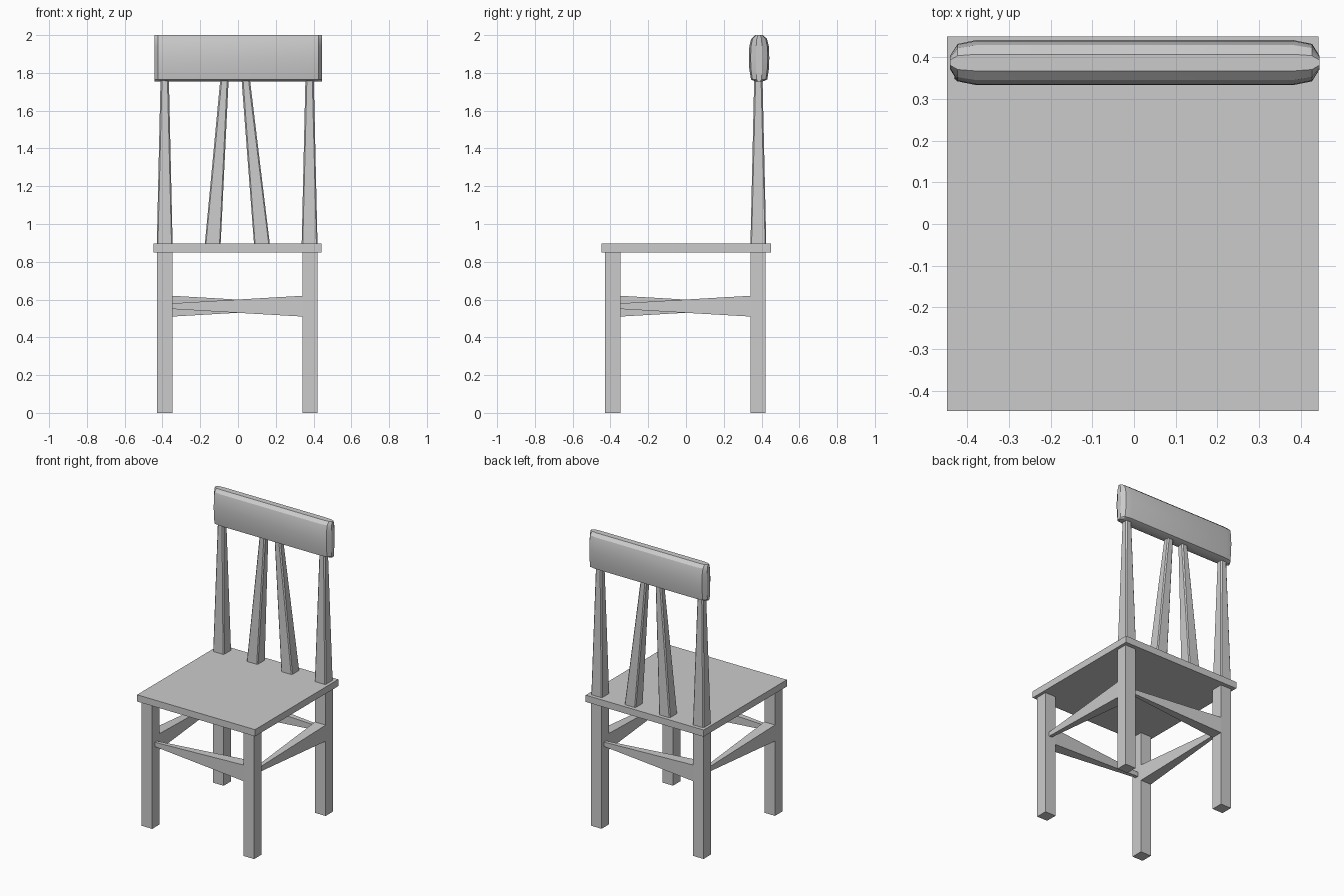
import bpy, bmesh, math
from mathutils import Vector, Matrix

if "Cube" in bpy.data.objects:
    bpy.data.objects.remove(bpy.data.objects["Cube"])


def loft(name, rings, smooth=False):
    """Skin a list of equal-length point rings and cap both ends."""
    bm = bmesh.new()
    loops = [[bm.verts.new(p) for p in ring] for ring in rings]
    n = len(loops[0])
    for a, b in zip(loops, loops[1:]):
        for i in range(n):
            j = (i + 1) % n
            bm.faces.new((a[i], a[j], b[j], b[i]))
    bm.faces.new(loops[0])
    bm.faces.new(loops[-1])
    bmesh.ops.recalc_face_normals(bm, faces=bm.faces)
    me = bpy.data.meshes.new(name)
    bm.to_mesh(me)
    bm.free()
    ob = bpy.data.objects.new(name, me)
    bpy.context.collection.objects.link(ob)
    if smooth:
        bpy.ops.object.select_all(action='DESELECT')
        bpy.context.view_layer.objects.active = ob
        ob.select_set(True)
        bpy.ops.object.shade_smooth_by_angle(angle=math.radians(25))
    return ob


def square(cx, cy, z, hx, hy):
    return [(cx + sx * hx, cy + sy * hy, z)
            for sx, sy in ((-1, -1), (1, -1), (1, 1), (-1, 1))]


def chamfered(cx, cy, z, h, c):
    k = h - c
    return [(cx + x, cy + y, z) for x, y in
            ((-k, -h), (k, -h), (h, -k), (h, k), (k, h), (-k, h), (-h, k), (-h, -k))]


CX, CY = -0.003, -0.003    # leg frame centre
R, H = 0.385, 0.04         # leg offset and half width

# Seat
loft("seat", [square(CX, 0.001, z, 0.445, 0.449) for z in (0.85, 0.896)])

# Legs
for side, sx in (("left", -1), ("right", 1)):
    for end, sy in (("front", -1), ("back", 1)):
        loft(f"{end}_{side}_leg",
             [square(CX + sx * R, CY + sy * R, z, H, H) for z in (0, 0.85)])

# Tapered stretchers, each turned a quarter from the last
for i, side in enumerate(("front", "right", "back", "left")):
    turn = Matrix.Translation((CX, CY, 0)) @ Matrix.Rotation(i * math.pi / 2, 4, 'Z')
    rings = []
    for x, hy, hz in ((-R + H, 0.011, 0.015), (R - H, H, 0.055)):
        rings.append([turn @ Vector((x, -R + a * hy, 0.565 + b * hz))
                      for a, b in ((-1, -1), (1, -1), (1, 1), (-1, 1))])
    loft(f"{side}_stretcher", rings)

# Back spindles: base x, top x
BY = 0.383
for name, x0, x1 in (("left_outer", -0.388, -0.388), ("left_inner", -0.134, -0.071),
                     ("right_inner", 0.127, 0.040), ("right_outer", 0.379, 0.379)):
    loft(f"{name}_spindle", [chamfered(x0, BY, 0.89, 0.042, 0.006),
                             chamfered(x1, BY, 1.775, 0.022, 0.008)], smooth=True)

# Top rail: rounded section, pinched towards its ends
half = [(0.020, 1.755), (0.043, 1.765), (0.052, 1.82), (0.054, 1.88),
        (0.052, 1.94), (0.042, 1.98), (0.020, 2.0)]
section = half + [(-y, z) for y, z in reversed(half)]
stations = [(-0.443, 0.3), (-0.425, 0.83), (-0.38, 1), (0.38, 1), (0.425, 0.83), (0.443, 0.3)]
loft("top_rail", [[(0.002 + x, 0.387 + y * s, z) for y, z in section]
                  for x, s in stations], smooth=True)
